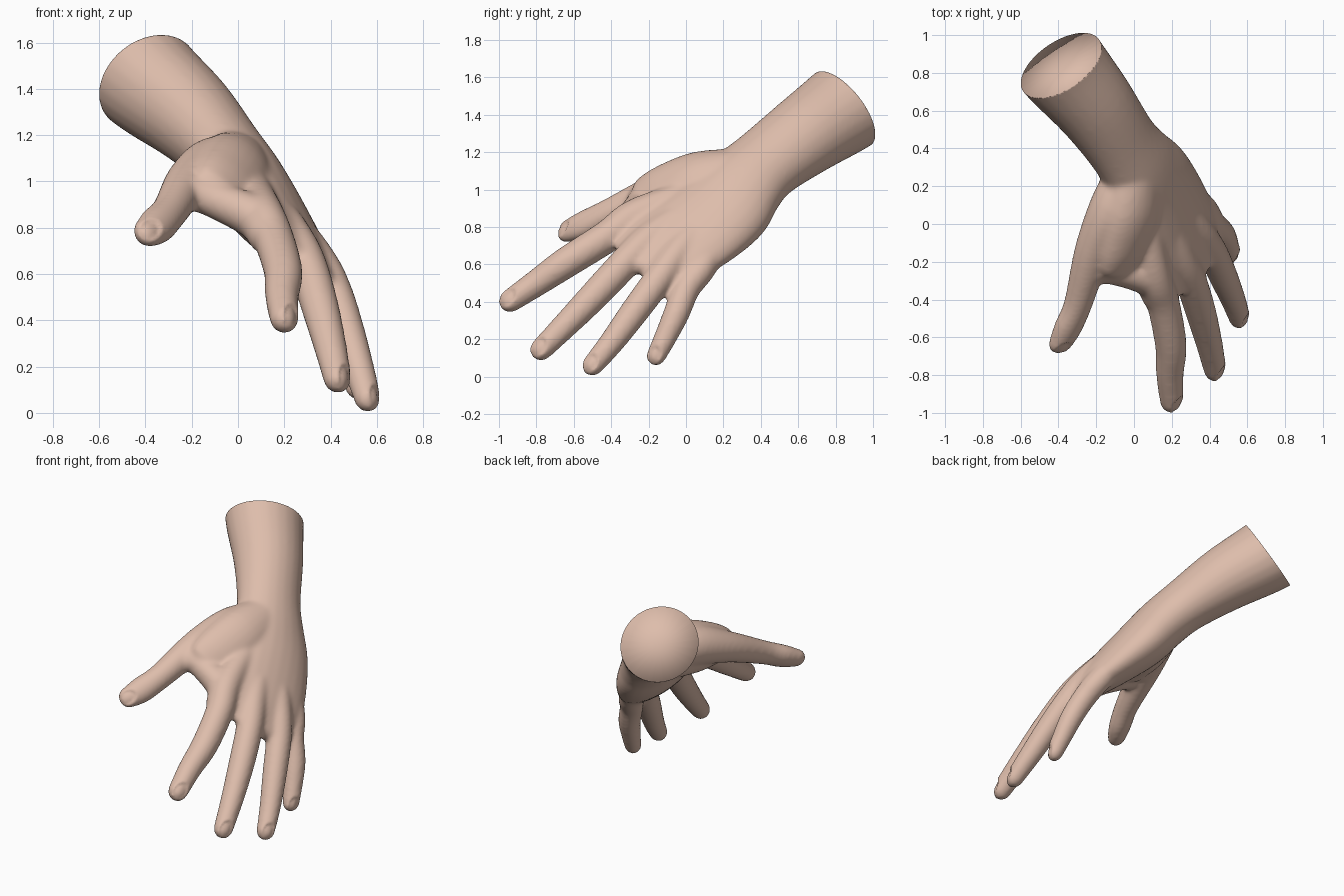
import bpy, bmesh, math
from mathutils import Vector as V

cube = bpy.data.objects.get("Cube")
if cube:
    bpy.data.objects.remove(cube, do_unlink=True)

skin = bpy.data.materials.new("warm skin")
skin.use_nodes = True
tone = (0.73, 0.51, 0.41, 1)
skin.diffuse_color = tone
bsdf = skin.node_tree.nodes["Principled BSDF"]
bsdf.inputs["Base Color"].default_value = tone
bsdf.inputs["Roughness"].default_value = 0.7

DORSAL = V((0.73, -0.04, 0.67)).normalized()   # out of the back of the hand
SIDES = 24
STEPS = 5


def spline(a, b, c, d, t):
    """Catmull-Rom blend between b and c."""
    return 0.5 * (2 * b + (c - a) * t + (2 * a - 5 * b + 4 * c - d) * t * t
                  + (3 * b - a - 3 * c + d) * t ** 3)


def limb(bm, stations):
    """Closed round-ended loft through (position, half width, half thickness)."""
    pos = [V(s[0]) for s in stations]
    size = [V((s[1], s[-1], 0)) for s in stations]
    rings = []
    n = len(pos)
    for i in range(n - 1):
        ids = [max(i - 1, 0), i, i + 1, min(i + 2, n - 1)]
        for k in range(STEPS + (i == n - 2)):
            t = k / STEPS
            rings.append((spline(*[pos[j] for j in ids], t),
                          spline(*[size[j] for j in ids], t)))
    # rounded ends
    for end in range(2):
        rings.reverse()
        p, s = rings[-1]
        out = (p - rings[-2][0]).normalized()
        for ang in (25, 50, 70, 84):
            r = math.radians(ang)
            rings.append((p + out * min(s.x, s.y) * math.sin(r), s * math.cos(r)))
    loops = []
    for i, (p, s) in enumerate(rings):
        along = (rings[min(i + 1, len(rings) - 1)][0] - rings[max(i - 1, 0)][0]).normalized()
        side = along.cross(DORSAL).normalized()
        up = side.cross(along)
        loops.append([bm.verts.new(p + side * s.x * math.cos(a) + up * s.y * math.sin(a))
                      for a in (2 * math.pi * k / SIDES for k in range(SIDES))])
    faces = [bm.faces.new(loops[0]), bm.faces.new(loops[-1])]
    for a, b in zip(loops, loops[1:]):
        for k in range(SIDES):
            m = (k + 1) % SIDES
            faces.append(bm.faces.new((a[k], a[m], b[m], b[k])))
    bmesh.ops.recalc_face_normals(bm, faces=faces)


def finish(name, bm):
    mesh = bpy.data.meshes.new(name)
    bm.to_mesh(mesh)
    bm.free()
    mesh.materials.append(skin)
    for p in mesh.polygons:
        p.use_smooth = True
    ob = bpy.data.objects.new(name, mesh)
    bpy.context.scene.collection.objects.link(ob)
    return ob


# Joint centres from knuckle to tip, and thickness of each finger
fingers = {
    "index": ([(.105, -.27, .86), (.155, -.42, .75), (.195, -.64, .61), (.19, -.80, .50), (.20, -.94, .405)], 1.0),
    "middle": ([(.235, -.17, .755), (.30, -.30, .635), (.355, -.47, .455), (.40, -.64, .28), (.43, -.775, .145)], .97),
    "ring": ([(.335, -.04, .665), (.41, -.14, .53), (.47, -.27, .355), (.525, -.40, .18), (.56, -.50, .06)], .92),
    "little": ([(.355, .09, .59), (.41, .005, .475), (.465, -.05, .34), (.495, -.11, .21), (.515, -.16, .11)], .84),
}
radii = (.092, .088, .084, .073, .063)
thumb = [((-.02, .28, 1.06), .12), ((-.11, .08, 1.06), .13), ((-.215, -.14, .995), .10),
         ((-.295, -.42, .87), .080, .073), ((-.35, -.55, .81), .083, .066),
         ((-.395, -.64, .775), .066, .053)]

bm = bmesh.new()
# forearm, wrist, palm and the webs between the fingers
limb(bm, [((-.49, .99, 1.55), .26, .25), ((-.385, .84, 1.43), .25, .235),
          ((-.21, .63, 1.285), .225, .205), ((-.06, .42, 1.13), .212, .17),
          ((.025, .30, 1.02), .24, .165), ((.10, .19, .90), .28, .16),
          ((.195, .02, .775), .295, .13), ((.265, -.115, .69), .28, .10),
          ((.33, -.23, .605), .215, .06)])
# fingers with the bones that run back to the wrist
carpus = V((-.02, .36, 1.10)) + DORSAL * .05
for joints, scale in fingers.values():
    knuckle = V(joints[0])
    mid = carpus.lerp(knuckle, .55) - DORSAL * .01
    limb(bm, [(carpus, .07), (mid, .08)] + [(p, r * scale) for p, r in zip(joints, radii)])
# thumb, its muscle, and the broad web to the index finger
limb(bm, thumb)
limb(bm, [((-.01, .25, 1.0), .13), ((-.07, .02, .98), .13), ((-.10, -.13, .95), .10)])
limb(bm, [((.0, .27, 1.08), .15, .13), ((-.01, .07, 1.045), .18, .13),
          ((-.04, -.10, .985), .18, .11), ((-.06, -.20, .935), .17, .085)])
limb(bm, [((-.22, -.24, .96), .075), ((-.10, -.245, .92), .08), ((.08, -.29, .84), .095),
          ((.13, -.38, .77), .09)])

# fuse the parts into one smooth skin
rough = finish("hand_rough", bm)
remesh = rough.modifiers.new("fuse", 'REMESH')
remesh.mode = 'VOXEL'
remesh.voxel_size = 0.013
soft = rough.modifiers.new("soften", 'SMOOTH')
soft.factor = 0.5
soft.iterations = 14
bpy.context.view_layer.update()
fused = bpy.data.meshes.new_from_object(rough.evaluated_get(bpy.context.evaluated_depsgraph_get()))
bpy.data.objects.remove(rough, do_unlink=True)

bm = bmesh.new()
bm.from_mesh(fused)
bpy.data.meshes.remove(fused)
# flat cut through the forearm
cut = bmesh.ops.bisect_plane(bm, geom=bm.verts[:] + bm.edges[:] + bm.faces[:], dist=1e-5,
                             plane_co=(-.385, .84, 1.43), plane_no=(-.45, .72, .53),
                             clear_outer=True)
rim = [e for e in cut["geom_cut"] if isinstance(e, bmesh.types.BMEdge)]
cap = bmesh.ops.holes_fill(bm, edges=rim, sides=0)["faces"]
bmesh.ops.poke(bm, faces=cap)

# press a shallow nail bed into each fingertip
tips = [(V(j[-2]), V(j[-1]), .063 * s) for j, s in fingers.values()]
tips.append((V(thumb[-2][0]), V(thumb[-1][0]), .062))
for before, tip, r in tips:
    along = (tip - before).normalized()
    up = (DORSAL - along * DORSAL.dot(along)).normalized()
    side = along.cross(up)
    bed = tip + along * r * .1
    for v in bm.verts:
        d = v.co - bed
        if d.length < r * 2 and d.dot(up) > 0:
            q = (d.dot(side) / (r * .75)) ** 2 + (d.dot(along) / (r * .95)) ** 2
            if q < 1:
                v.co -= up * r * .2 * min(1, (1 - q) * 2)
bmesh.ops.recalc_face_normals(bm, faces=bm.faces[:])
finish("hand", bm)
